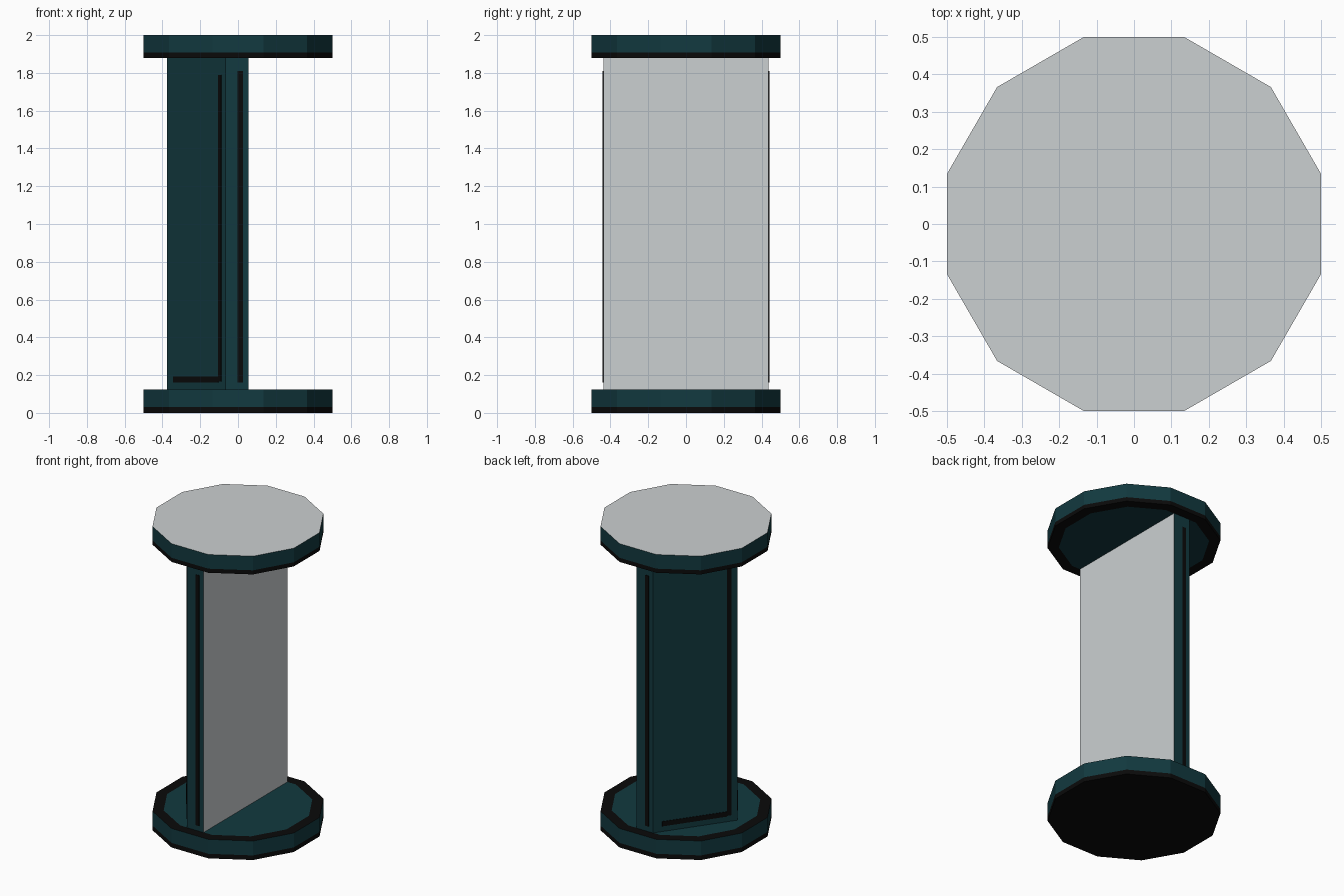
import bpy, bmesh, math
from mathutils import Vector

if "Cube" in bpy.data.objects:
    bpy.data.objects.remove(bpy.data.objects["Cube"])


def material(name, rgb):
    m = bpy.data.materials.new(name)
    m.diffuse_color = (*rgb, 1)
    m.use_nodes = True
    m.node_tree.nodes["Principled BSDF"].inputs["Base Color"].default_value = m.diffuse_color
    return m


TEAL = material("dark_teal", (0.006, 0.041, 0.050))
BLACK = material("black_trim", (0.003, 0.003, 0.003))
GREY = material("pale_grey", (0.60, 0.63, 0.64))
MATS = [TEAL, BLACK, GREY]


def finish(name, bm):
    bmesh.ops.recalc_face_normals(bm, faces=bm.faces[:])
    me = bpy.data.meshes.new(name)
    bm.to_mesh(me)
    bm.free()
    for m in MATS:
        me.materials.append(m)
    ob = bpy.data.objects.new(name, me)
    bpy.context.collection.objects.link(ob)
    return ob


def disc(name, rings, band_mats, bottom_mat, top_mat):
    """Twelve-sided lathe: rings are (radius, z), one material per band."""
    n = 12
    bm = bmesh.new()
    loops = []
    for r, z in rings:
        loops.append([bm.verts.new((r * math.cos(math.radians(15 + 30 * i)),
                                    r * math.sin(math.radians(15 + 30 * i)), z))
                      for i in range(n)])
    for a, b, mat in zip(loops, loops[1:], band_mats):
        for i in range(n):
            j = (i + 1) % n
            bm.faces.new((a[i], a[j], b[j], b[i])).material_index = mat
    bm.faces.new(loops[0][::-1]).material_index = bottom_mat
    bm.faces.new(loops[-1]).material_index = top_mat
    return finish(name, bm)


R = 0.5 / math.cos(math.radians(15))
INNER = R * 0.87

# base disc: black underside and lower band, black ring on top
disc("base_disc", [(R, 0), (R, 0.03), (R, 0.125), (INNER, 0.125)],
     [1, 0, 1], 1, 0)
# top disc: black ring underneath, grey cap
disc("top_disc", [(INNER, 1.88), (R, 1.88), (R, 1.907), (R, 2.0)],
     [1, 1, 0], 0, 2)

# column: half of a trimmed diamond, with a flat grey side facing +x
A, B, E = Vector((0.055, -0.438)), Vector((-0.065, -0.438)), Vector((-0.375, 0))
D, C = Vector((-0.065, 0.438)), Vector((0.055, 0.438))
Z0, Z1 = 0.125, 1.88
section = [A, C, D, E, B]
bm = bmesh.new()
low = [bm.verts.new((p.x, p.y, Z0)) for p in section]
high = [bm.verts.new((p.x, p.y, Z1)) for p in section]
for i in range(5):
    j = (i + 1) % 5
    f = bm.faces.new((low[i], low[j], high[j], high[i]))
    f.material_index = 2 if i == 0 else 0
bm.faces.new(low[::-1])
bm.faces.new(high)
finish("column", bm)


def stripe(bm, p, q, f0, f1, z0, z1, t=0.003):
    """Thin black plate on the wall from p to q (left to right from outside)."""
    d = q - p
    out = Vector((d.y, -d.x)).normalized() * t
    a, b = p + d * f0, p + d * f1
    vs = [bm.verts.new((v.x, v.y, z)) for z in (z0, z1)
          for v in (a, b, b + out, a + out)]
    for idx in ((0, 1, 2, 3), (4, 5, 6, 7), (0, 1, 5, 4),
                (1, 2, 6, 5), (2, 3, 7, 6), (3, 0, 4, 7)):
        bm.faces.new([vs[k] for k in idx]).material_index = 1


# straight stripes on the narrow walls
for name, p, q in (("front_stripe", B, A), ("back_stripe", C, D)):
    bm = bmesh.new()
    stripe(bm, p, q, 0.53, 0.76, 0.16, 1.81)
    finish(name, bm)

# L-shaped stripes on the wide walls
for name, p, q in (("front_left_corner_stripe", E, B), ("back_left_corner_stripe", D, E)):
    bm = bmesh.new()
    stripe(bm, p, q, 0.11, 0.875, 0.16, 0.192)
    stripe(bm, p, q, 0.875, 0.925, 0.165, 1.79)
    finish(name, bm)
